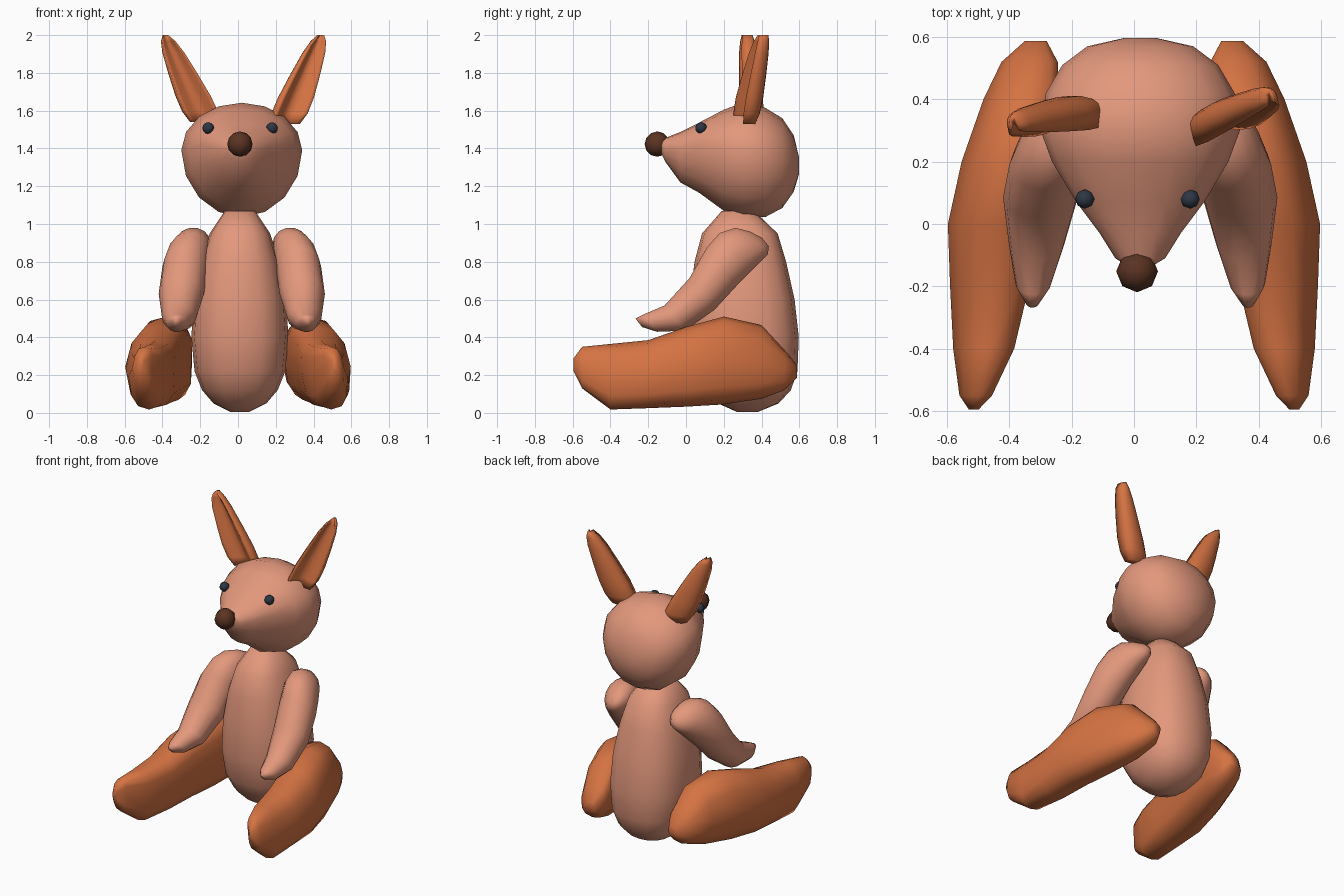
import bpy, bmesh
from math import cos, sin, pi, radians
from mathutils import Vector as V


def material(name, rgb):
    m = bpy.data.materials.new(name)
    m.diffuse_color = (*rgb, 1)
    return m


PINK = material("dusty pink", (0.77, 0.315, 0.203))
ORANGE = material("burnt orange", (0.67, 0.172, 0.056))
BROWN = material("dark brown", (0.105, 0.034, 0.016))
SLATE = material("dark slate", (0.028, 0.038, 0.06))


def finish(name, bm, mat):
    bmesh.ops.recalc_face_normals(bm, faces=bm.faces)
    for f in bm.faces:
        f.smooth = True
    me = bpy.data.meshes.new(name)
    bm.to_mesh(me)
    bm.free()
    me.materials.append(mat)
    ob = bpy.data.objects.new(name, me)
    bpy.context.collection.objects.link(ob)
    return ob


def loft(name, rings, mat, n=14, power=1.0, dent=False, mirror_x=None):
    """Skin closed rings given as (centre, side, up, down) vectors."""
    bm = bmesh.new()
    loops = []
    for c, side, up, down in rings:
        loop = []
        for i in range(n):
            t = 2 * pi * i / n
            a, b = cos(t), sin(t)
            a = abs(a) ** power * (1 if a > 0 else -1)
            b = abs(b) ** power * (1 if b > 0 else -1)
            if dent and b < -0.01:
                b = -abs(a) * 1.1         # hollow the front
            p = V(c) + V(side) * a + (V(up) * b if b > 0 else V(down) * -b)
            if mirror_x is not None:
                p.x = 2 * mirror_x - p.x
            loop.append(bm.verts.new(p))
        loops.append(loop)
    for la, lb in zip(loops, loops[1:]):
        for i in range(n):
            j = (i + 1) % n
            bm.faces.new((la[i], la[j], lb[j], lb[i]))
    bm.faces.new(loops[0])
    bm.faces.new(loops[-1])
    return finish(name, bm, mat)


def ball(name, loc, r, mat):
    bm = bmesh.new()
    bmesh.ops.create_uvsphere(bm, u_segments=8, v_segments=6, radius=r)
    bmesh.ops.translate(bm, verts=bm.verts, vec=loc)
    return finish(name, bm, mat)


# Body: z, half width, front y, back y
body = [(0.005, 0.05, 0.27, 0.38), (0.05, 0.14, 0.17, 0.49), (0.12, 0.20, 0.10, 0.555),
        (0.22, 0.24, 0.045, 0.59), (0.40, 0.257, 0.015, 0.597), (0.60, 0.245, 0.02, 0.575),
        (0.80, 0.208, 0.045, 0.53), (0.95, 0.16, 0.085, 0.485), (1.07, 0.08, 0.19, 0.36)]
loft("body", [((0.01, (f + b) / 2, z), (w, 0, 0), (0, (b - f) / 2, 0), (0, (f - b) / 2, 0))
              for z, w, f, b in body], PINK, n=16, power=0.82)

# Head: y, half width, bottom z, widest z, top z
head = [(-0.14, 0.03, 1.39, 1.42, 1.44), (-0.11, 0.08, 1.33, 1.40, 1.455),
        (-0.03, 0.13, 1.22, 1.40, 1.487), (0.07, 0.205, 1.165, 1.42, 1.537),
        (0.20, 0.283, 1.07, 1.40, 1.605), (0.30, 0.32, 1.037, 1.39, 1.642),
        (0.42, 0.303, 1.037, 1.38, 1.615), (0.51, 0.25, 1.085, 1.36, 1.56),
        (0.57, 0.17, 1.17, 1.33, 1.47), (0.597, 0.05, 1.26, 1.31, 1.36)]
loft("head", [((0.02, y, m), (w, 0, 0), (0, 0, t - m), (0, 0, b - m))
              for y, w, b, m, t in head], PINK, n=16)

# Nose and eyes
ball("nose", (0.01, -0.152, 1.423), 0.067, BROWN)
ball("right_eye", (0.18, 0.08, 1.508), 0.031, SLATE)
ball("left_eye", (-0.158, 0.08, 1.508), 0.031, SLATE)

# Legs: y, centre x, half width, bottom z, top z; tops lean inward
leg = [(-0.595, 0.515, 0.015, 0.22, 0.29), (-0.55, 0.51, 0.05, 0.13, 0.35),
       (-0.40, 0.485, 0.095, 0.018, 0.365), (-0.20, 0.465, 0.125, 0.025, 0.385),
       (0.0, 0.455, 0.142, 0.033, 0.455), (0.20, 0.415, 0.138, 0.045, 0.51),
       (0.40, 0.365, 0.118, 0.075, 0.465), (0.52, 0.335, 0.09, 0.12, 0.335),
       (0.587, 0.315, 0.035, 0.185, 0.255)]


def leg_rings(top_lean, bottom_lean):
    rings = []
    for y, x, w, b, t in leg:
        h = (t - b) / 2
        rings.append(((x, y, b + h), (w, 0, 0), (-top_lean * h, 0, h), (bottom_lean * h, 0, -h)))
    return rings


loft("right_leg", leg_rings(0.15, 0.05), ORANGE, n=12, power=0.75)
loft("left_leg", leg_rings(0.15, -0.08), ORANGE, n=12, power=0.75, mirror_x=0)

# Arms: centre, half width, half thickness
arm = [((0.25, 0.42, 0.905), 0.025, 0.03), ((0.262, 0.385, 0.90), 0.065, 0.08),
       ((0.277, 0.33, 0.892), 0.095, 0.115), ((0.297, 0.26, 0.85), 0.113, 0.135),
       ((0.32, 0.19, 0.775), 0.12, 0.132), ((0.34, 0.085, 0.63), 0.12, 0.11),
       ((0.352, -0.06, 0.502), 0.09, 0.088), ((0.363, -0.19, 0.475), 0.058, 0.06),
       ((0.366, -0.25, 0.477), 0.022, 0.03)]
arm_rings = [(c, (w, 0, 0), V((0, -0.62, 0.78)) * r, V((0, 0.62, -0.78)) * r)
             for c, w, r in arm]
loft("right_arm", arm_rings, PINK)
loft("left_arm", arm_rings, PINK, mirror_x=0.02)


# Ears: tapered blades with a hollow front
def ear(name, base, tip, yaw):
    side = V((cos(yaw), sin(yaw), 0))
    back = V((-sin(yaw), cos(yaw), 0))
    shape = [(0, 0.08, 0.042), (0.12, 0.096, 0.055), (0.3, 0.094, 0.058), (0.55, 0.078, 0.052),
             (0.8, 0.058, 0.044), (0.93, 0.038, 0.036), (1, 0.014, 0.028)]
    loft(name, [(V(base).lerp(V(tip), t), side * w, back * d, back * -d)
                for t, w, d in shape], ORANGE, n=16, dent=True)


ear("right_ear", (0.245, 0.32, 1.53), (0.435, 0.41, 2.0), radians(18))
ear("left_ear", (-0.175, 0.36, 1.54), (-0.385, 0.325, 2.0), radians(7))
